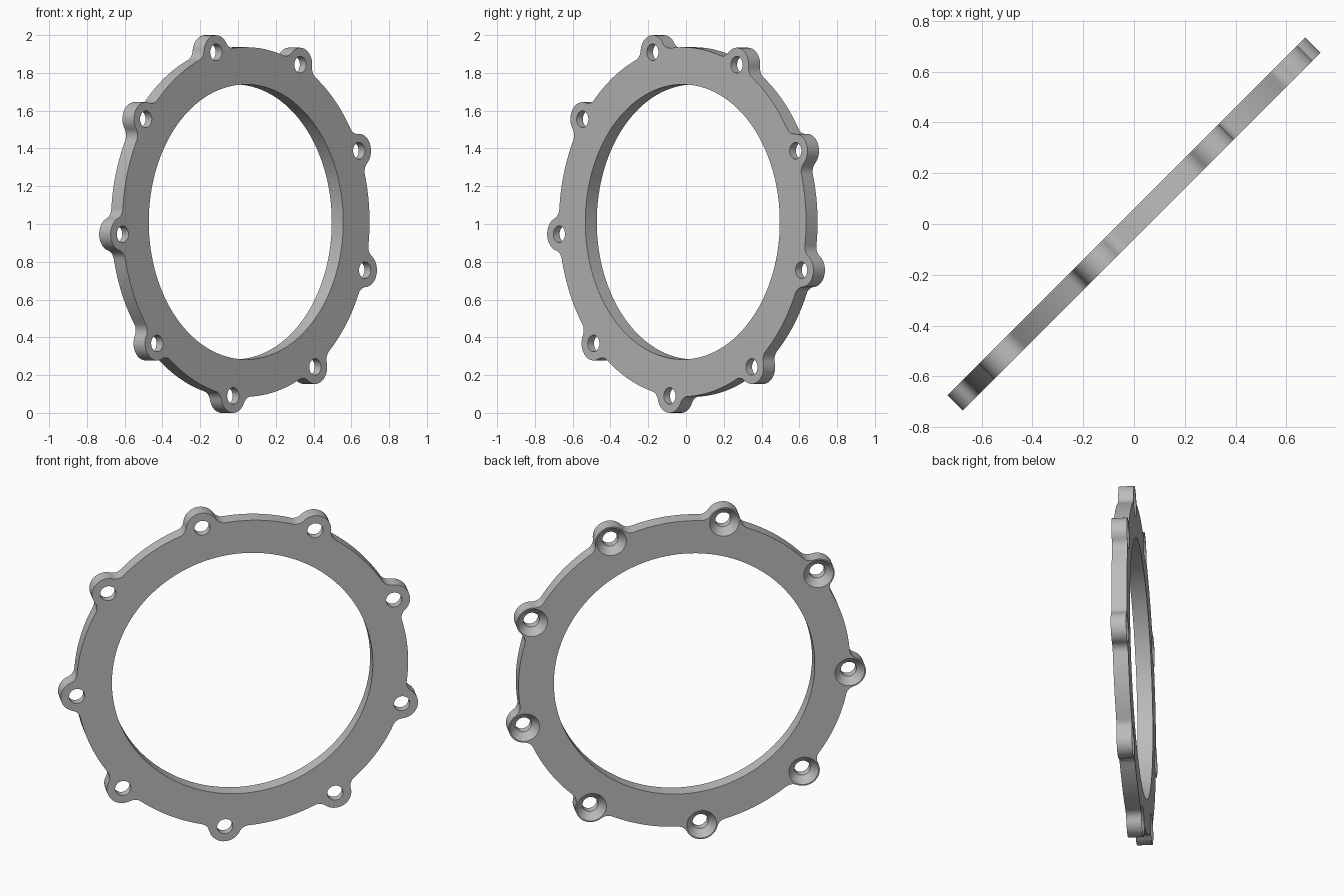
import bpy, bmesh, math
from math import pi, cos, sin, radians

if "Cube" in bpy.data.objects:
    bpy.data.objects.remove(bpy.data.objects["Cube"], do_unlink=True)

# Main dimensions
RING_R, BORE_R = 0.925, 0.728
LUGS, LUG_CIRCLE, LUG_R, FILLET_R = 9, 0.926, 0.09, 0.06
HOLE_R, SINK_R, SINK_DEPTH = 0.044, 0.083, 0.039
HALF = 0.043                      # half thickness
FIRST = radians(24)               # angle of the first lug
STEP = 2 * pi / LUGS


def arc(cx, cy, r, a0, a1, n):
    """n points from a0 up to, but not including, a1."""
    return [(cx + r * cos(a0 + (a1 - a0) * i / n),
             cy + r * sin(a0 + (a1 - a0) * i / n)) for i in range(n)]


def turn(points, a):
    return [(x * cos(a) - y * sin(a), x * sin(a) + y * cos(a)) for x, y in points]


def make_object(name, bm):
    bmesh.ops.recalc_face_normals(bm, faces=bm.faces)
    mesh = bpy.data.meshes.new(name)
    bm.to_mesh(mesh)
    bm.free()
    obj = bpy.data.objects.new(name, mesh)
    bpy.context.collection.objects.link(obj)
    return obj


def add_loft(bm, loops, heights):
    """Closed solid through a stack of equal outlines."""
    rings = [[bm.verts.new((x, y, z)) for x, y in pts] for pts, z in zip(loops, heights)]
    n = len(rings[0])
    for low, high in zip(rings, rings[1:]):
        for i in range(n):
            j = (i + 1) % n
            bm.faces.new((low[i], low[j], high[j], high[i]))
    bm.faces.new(rings[0][::-1])
    bm.faces.new(rings[-1])


# One lug with its concave fillets and the ring arc up to the next lug
fc, lc = RING_R + FILLET_R, LUG_R + FILLET_R
gamma = math.acos((fc**2 + LUG_CIRCLE**2 - lc**2) / (2 * fc * LUG_CIRCLE))
fx, fy = fc * cos(gamma), fc * sin(gamma)
beta = math.atan2(fy, fx - LUG_CIRCLE)
sector = (arc(fx, -fy, FILLET_R, pi - gamma, pi - beta, 8)
          + arc(LUG_CIRCLE, 0, LUG_R, -beta, beta, 20)
          + arc(fx, fy, FILLET_R, pi + beta, pi + gamma, 8)
          + arc(0, 0, RING_R, gamma, STEP - gamma, 14))
outline = [p for k in range(LUGS) for p in turn(sector, FIRST + k * STEP)]

# Ring plate
bm = bmesh.new()
add_loft(bm, [outline, outline], [-HALF, HALF])
ring = make_object("flange_ring", bm)

# Cutter: central bore and countersunk bolt holes
bm = bmesh.new()
bore = arc(0, 0, BORE_R, 0, 2 * pi, 128)
add_loft(bm, [bore, bore], [-0.2, 0.2])
for k in range(LUGS):
    a = FIRST + k * STEP
    cx, cy = LUG_CIRCLE * cos(a), LUG_CIRCLE * sin(a)
    extra = 0.004                 # carry the cone slightly past the back face
    radii = [SINK_R + extra, HOLE_R, HOLE_R]
    add_loft(bm, [arc(cx, cy, r, 0, 2 * pi, 32) for r in radii],
             [-HALF - extra, -HALF + SINK_DEPTH, 0.2])
cutter = make_object("hole_cutter", bm)
cutter.hide_render = True

mod = ring.modifiers.new("holes", 'BOOLEAN')
mod.operation = 'DIFFERENCE'
mod.solver = 'EXACT'
mod.object = cutter
bpy.ops.object.select_all(action='DESELECT')
bpy.context.view_layer.objects.active = ring
ring.select_set(True)
bpy.ops.object.modifier_apply(modifier=mod.name)
bpy.data.objects.remove(cutter, do_unlink=True)

# Grey metal
mat = bpy.data.materials.new("grey_metal")
mat.use_nodes = True
grey = (0.5, 0.5, 0.5, 1)
mat.diffuse_color = grey
mat.node_tree.nodes["Principled BSDF"].inputs["Base Color"].default_value = grey
ring.data.materials.clear()
ring.data.materials.append(mat)
bpy.ops.object.shade_smooth_by_angle(angle=radians(30))

# Stand upright on the diagonal, countersinks facing back left
ring.rotation_euler = (pi / 2, 0, pi / 4)
ring.location = (0.012, 0.012, 1.011)
